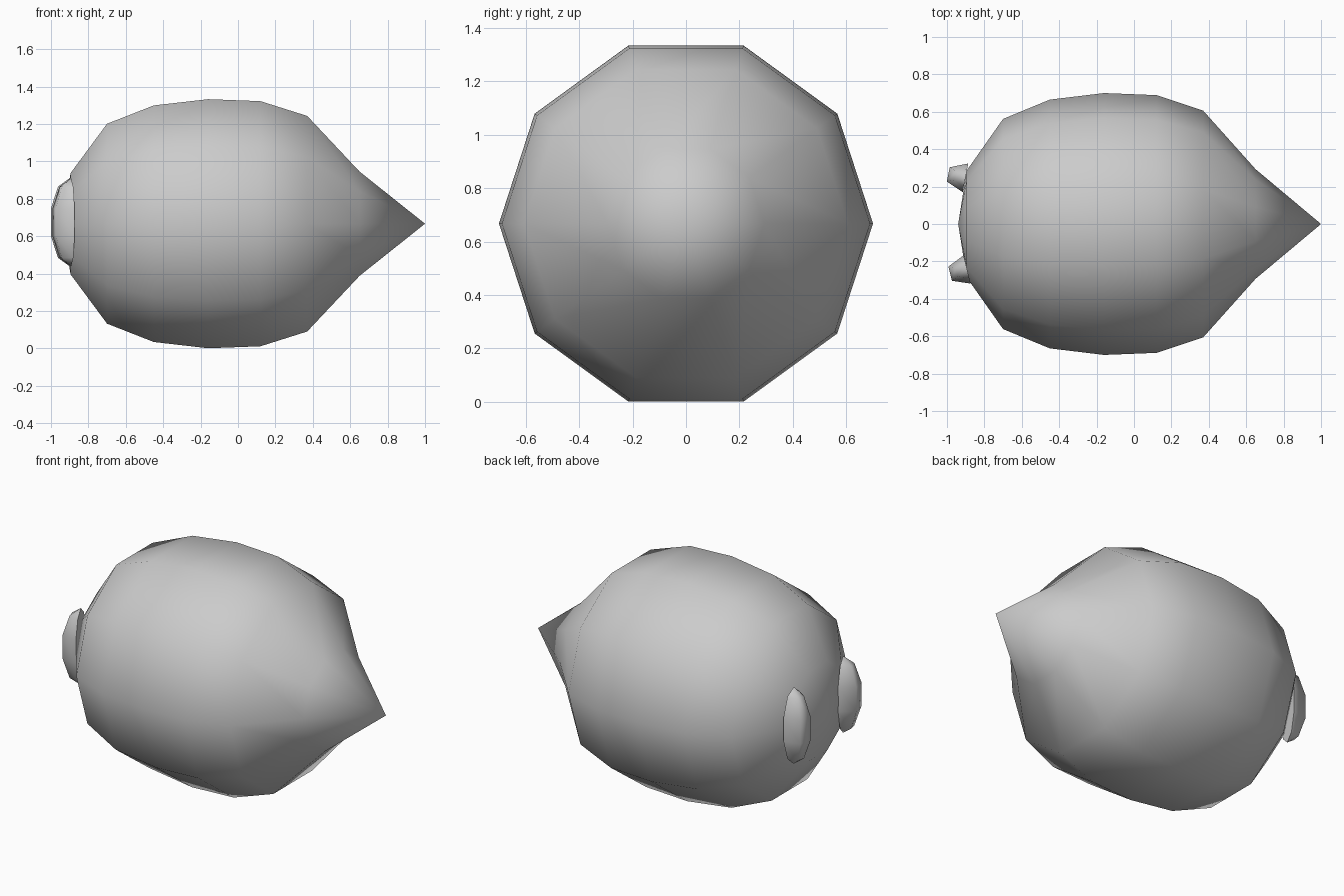
import bpy, math
from mathutils import Matrix, Vector

if "Cube" in bpy.data.objects:
    bpy.data.objects.remove(bpy.data.objects["Cube"])


def make(name, verts, faces, angle):
    me = bpy.data.meshes.new(name)
    me.from_pydata(verts, [], faces)
    me.update()
    ob = bpy.data.objects.new(name, me)
    bpy.context.collection.objects.link(ob)
    bpy.ops.object.select_all(action='DESELECT')
    ob.select_set(True)
    bpy.context.view_layer.objects.active = ob
    bpy.ops.object.mode_set(mode='EDIT')
    bpy.ops.mesh.select_all(action='SELECT')
    bpy.ops.mesh.normals_make_consistent(inside=False)
    bpy.ops.object.mode_set(mode='OBJECT')
    bpy.ops.object.shade_smooth_by_angle(angle=math.radians(angle))
    return ob


def lathe_faces(rings, n):
    """Faces joining rings of n points, with the two poles stored last."""
    faces = []
    for i in range(rings - 1):
        for j in range(n):
            k = (j + 1) % n
            faces.append((i*n + j, i*n + k, (i+1)*n + k, (i+1)*n + j))
    a = rings * n
    for j in range(n):
        k = (j + 1) % n
        faces.append((a, k, j))
        faces.append((a + 1, (rings-1)*n + j, (rings-1)*n + k))
    return faces


# Ten-sided body: (x, radius) profile turned about the x axis
ZC = 0.667
N = 10
profile = [(-0.895, 0.285), (-0.70, 0.562), (-0.45, 0.665), (-0.16, 0.70),
           (0.12, 0.689), (0.37, 0.606), (0.65, 0.293)]
verts = [(x, r * math.cos(math.tau*j/N), ZC + r * math.sin(math.tau*j/N))
         for x, r in profile for j in range(N)]
verts += [(-0.94, 0, ZC), (1.0, 0, ZC)]
make("body", verts, lathe_faces(len(profile), N), 80)


# Flat-backed half-ellipsoid nubs standing upright on the blunt end
def nub(name, center, tilt):
    depth, width, height = 0.114, 0.082, 0.235
    turn = Matrix.Rotation(math.radians(tilt), 3, 'Z')
    pts = []
    for i in range(1, 5):
        t = math.pi * i / 5
        for j in range(4):
            p = math.pi * j / 3
            pts.append(Vector((-depth * math.sin(t) * math.sin(p),
                               width * math.sin(t) * math.cos(p),
                               height * math.cos(t))))
    pts += [Vector((0, 0, height)), Vector((0, 0, -height))]
    make(name, [turn @ p + Vector(center) for p in pts], lathe_faces(4, 4), 75)


nub("left_nub", (-0.901, 0.247, 0.675), -11)
nub("right_nub", (-0.892, -0.243, 0.675), 14)
